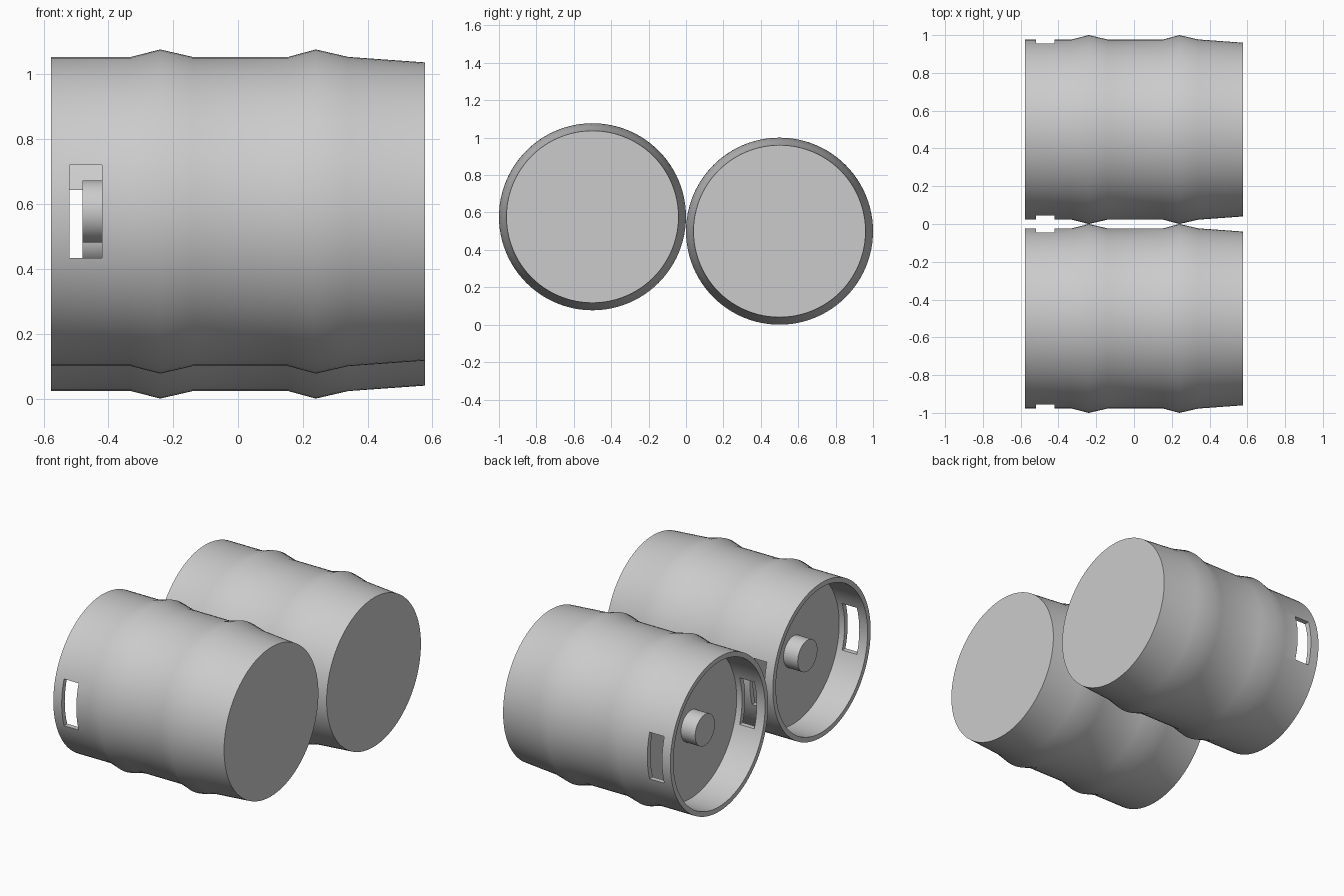
import bpy
import bmesh
from math import radians
from mathutils import Matrix, Vector

cube = bpy.data.objects.get("Cube")
if cube:
    bpy.data.objects.remove(cube, do_unlink=True)

SEGMENTS = 96
steel = bpy.data.materials.new("steel_grey")
steel.use_nodes = True
grey = (0.6, 0.6, 0.6, 1)
steel.diffuse_color = grey
steel.node_tree.nodes["Principled BSDF"].inputs["Base Color"].default_value = grey


def add_object(name, bm, location):
    bmesh.ops.recalc_face_normals(bm, faces=bm.faces[:])
    mesh = bpy.data.meshes.new(name)
    bm.to_mesh(mesh)
    bm.free()
    mesh.materials.append(steel)
    obj = bpy.data.objects.new(name, mesh)
    obj.location = location
    bpy.context.collection.objects.link(obj)
    return obj


def activate(obj):
    bpy.ops.object.select_all(action="DESELECT")
    obj.select_set(True)
    bpy.context.view_layer.objects.active = obj


def smooth(obj):
    activate(obj)
    bpy.ops.object.shade_smooth_by_angle(angle=radians(30))


def lathe(name, profile, location):
    """Turn an (x, radius) profile about the x axis; both ends are capped."""
    bm = bmesh.new()
    rings = []
    for x, r in profile:
        ring = []
        for i in range(SEGMENTS):
            turn = Matrix.Rotation(radians(360) * i / SEGMENTS, 3, "X")
            ring.append(bm.verts.new(turn @ Vector((x, 0, r))))
        rings.append(ring)
    for a, b in zip(rings, rings[1:]):
        for i in range(SEGMENTS):
            j = (i + 1) % SEGMENTS
            bm.faces.new((a[i], a[j], b[j], b[i]))
    bm.faces.new(rings[0])
    bm.faces.new(rings[-1])
    return add_object(name, bm, location)


# Recess floor, chime wall, rim, then the ribbed shell to the tapered base
KEG = [(-0.383, 0.447), (-0.577, 0.447), (-0.577, 0.477), (-0.33, 0.477),
       (-0.24, 0.5), (-0.14, 0.477), (0.155, 0.477), (0.24, 0.5),
       (0.34, 0.477), (0.577, 0.46)]
VALVE = [(-0.48, 0.096), (-0.375, 0.096)]


def build_keg(label, location):
    shell = lathe(label + "_keg_shell", KEG, location)

    # Hand slots through both sides of the chime
    bm = bmesh.new()
    bmesh.ops.create_cube(bm, size=1)
    bmesh.ops.scale(bm, vec=(0.1, 1.2, 0.288), verts=bm.verts)
    bmesh.ops.translate(bm, vec=(-0.47, 0, 0), verts=bm.verts)
    cutter = add_object(label + "_slot_cutter", bm, location)
    cutter.hide_render = True
    bpy.context.view_layer.update()
    activate(shell)
    cut = shell.modifiers.new("hand_slots", "BOOLEAN")
    cut.operation = "DIFFERENCE"
    cut.solver = "EXACT"
    cut.object = cutter
    bpy.ops.object.modifier_apply(modifier=cut.name)
    bpy.data.objects.remove(cutter, do_unlink=True)
    smooth(shell)

    # Valve stub standing on the recess floor
    smooth(lathe(label + "_keg_valve", VALVE, location))


build_keg("front", (0, -0.5, 0.577))
build_keg("back", (0, 0.5, 0.5))
